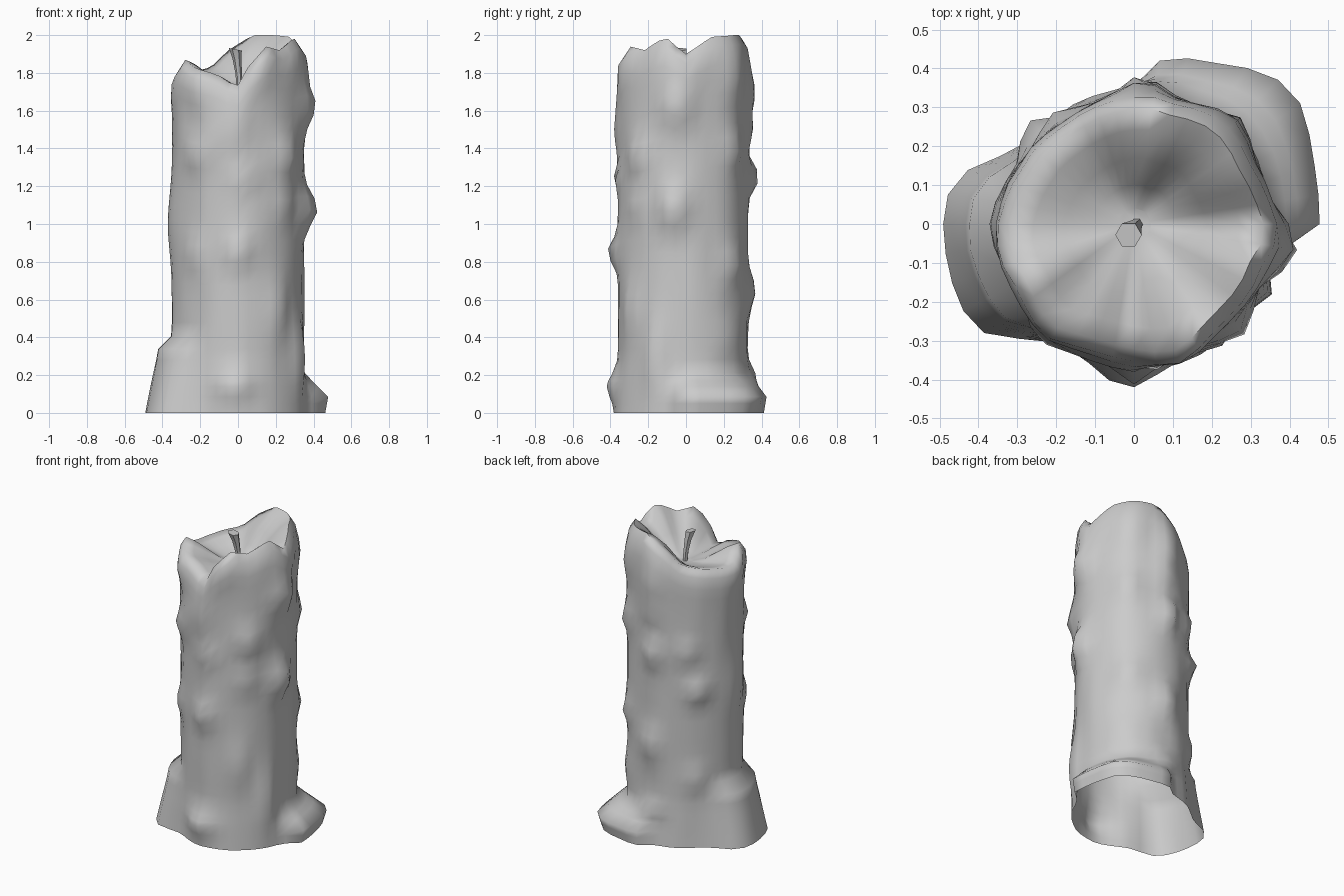
import bpy, bmesh, math
from mathutils import Vector, noise

if "Cube" in bpy.data.objects:
    bpy.data.objects.remove(bpy.data.objects["Cube"])

# One plain grey for wax and wick
wax = bpy.data.materials.new("grey_wax")
wax.use_nodes = True
grey = (0.6, 0.6, 0.6, 1)
wax.diffuse_color = grey
wax.node_tree.nodes["Principled BSDF"].inputs["Base Color"].default_value = grey

SIDES = 40
FLOOR = 1.735
MEAN_RIM = 1.87
# Rim height and wall radius by angle in degrees
RIM = [(0, 1.90), (25, 1.99), (55, 2.0), (75, 2.0), (100, 1.92), (120, 1.83),
       (150, 1.80), (175, 1.78), (190, 1.79), (207, 1.87), (225, 1.83), (250, 1.79),
       (261, 1.75), (270, 1.735), (280, 1.84), (296, 1.94), (315, 1.92), (340, 1.99), (360, 1.90)]
WALL = [(0, .35), (45, .35), (90, .328), (135, .322), (180, .35), (225, .342),
        (270, .36), (315, .355), (360, .35)]
# Wax spilled at the foot: added radius by angle, for the low and the tall spill
LOW = [(0, .115), (23, .125), (32, .165), (45, .16), (61, .115), (80, .085), (92, 0), (340, 0),
       (352, .03), (360, .115)]
TALL = [(0, 0), (148, 0), (157, .06), (168, .125), (182, .12), (213, .13), (226, .05), (236, 0),
        (360, 0)]
# Wax drips: angle, height, bulge, angular spread, vertical spread
DRIPS = [(352, 1.63, .07, 13, .12), (350, 1.08, .08, 11, .11), (355, 1.84, .03, 15, .08),
         (45, 1.78, .03, 14, .12), (45, 1.4, .035, 11, .08), (45, .79, .035, 10, .08),
         (40, .4, .02, 12, .1), (88, 1.7, .04, 12, .15), (85, 1.49, .03, 10, .05),
         (88, 1.25, .065, 9, .08), (85, .65, .045, 11, .1), (85, .22, .04, 12, .05),
         (126, 1.27, .035, 10, .06), (137, 1.02, .06, 10, .07), (135, .44, .03, 11, .07),
         (190, 1.77, .025, 15, .1), (180, 1.0, .02, 18, .2), (228, 1.75, .035, 14, .12),
         (230, 1.37, .045, 10, .08), (228, .85, .03, 10, .09), (247, 1.45, .025, 7, .12),
         (283, 1.85, .035, 15, .12), (266, 1.5, .025, 9, .12), (275, 1.24, .03, 9, .05),
         (270, .85, .055, 9, .08), (267, .14, .05, 14, .08), (315, 1.36, .045, 11, .09),
         (312, 1.1, .03, 9, .07), (305, .55, .03, 9, .15), (332, .3, .045, 9, .2)]


def gap(a, b):
    return abs((a - b + 180) % 360 - 180)


def lookup(table, x):
    for (x0, y0), (x1, y1) in zip(table, table[1:]):
        if x0 <= x <= x1:
            return y0 + (y1 - y0) * (x - x0) / (x1 - x0)
    return table[-1][1]


def wall_radius(deg, z):
    r = lookup(WALL, deg)
    for a, h, bulge, da, dz in DRIPS:
        r += bulge * math.exp(-(gap(deg, a) / da) ** 2 - ((z - h) / dz) ** 2)
    d = Vector((math.cos(math.radians(deg)), math.sin(math.radians(deg)), 0))
    r += .008 * noise.noise(d * 4 + Vector((0, 0, z * 2.5)))
    r += .02 * max(0, 1 - z / .3)
    r += lookup(TALL, deg) * lookup([(0, 1), (.34, .6), (.41, 0), (3, 0)], z)
    return r + lookup(LOW, deg) * lookup([(0, .8), (.085, 1), (.16, .4), (.21, 0), (3, 0)], z)


def skin(bm, rings):
    for lower, upper in zip(rings, rings[1:]):
        n = len(lower)
        for i in range(n):
            j = (i + 1) % n
            bm.faces.new((lower[i], lower[j], upper[j], upper[i]))
    bm.faces.new(rings[-1])


def finish(name, bm, angle):
    mesh = bpy.data.meshes.new(name)
    bm.to_mesh(mesh)
    bm.free()
    obj = bpy.data.objects.new(name, mesh)
    bpy.context.collection.objects.link(obj)
    mesh.materials.append(wax)
    bpy.ops.object.select_all(action="DESELECT")
    obj.select_set(True)
    bpy.context.view_layer.objects.active = obj
    bpy.ops.object.shade_smooth_by_angle(angle=math.radians(angle))


# Candle body, open underneath: wall rings first
bm = bmesh.new()
rings = []
angles = [360 * i / SIDES for i in range(SIDES)]
levels = [0, .05, .085, .14, .17, .21, .28, .34, .41] + [.48 + .07 * i for i in range(19)]
for h in levels:
    ring = []
    for deg in angles:
        z = h + (lookup(RIM, deg) - MEAN_RIM) * (h / MEAN_RIM) ** 2
        r = wall_radius(deg, z)
        a = math.radians(deg)
        ring.append(bm.verts.new((r * math.cos(a), r * math.sin(a), z)))
    rings.append(ring)
# Rounded rim and melted bowl: share of the radius, height above the bowl floor, drop below the rim
for f, climb, drop in [(.97, 1, .05), (.88, 1, 0), (.72, .82, 0), (.5, .45, 0), (.3, .1, 0), (.12, 0, 0)]:
    ring = []
    for deg in angles:
        rim = lookup(RIM, deg)
        r = f * wall_radius(deg, rim - .08)
        a = math.radians(deg)
        # The wax is thicker at the back
        power = 1 - .5 * max(0, 1 - gap(deg, 85) / 60)
        z = FLOOR + (rim - FLOOR) * climb ** power - drop
        ring.append(bm.verts.new((r * math.cos(a), r * math.sin(a), z)))
    rings.append(ring)
skin(bm, rings)
finish("candle_body", bm, 75)

# Bent wick, wider at the burnt tip
bm = bmesh.new()
rings = []
for x, y, z, r in [(.008, .0, 1.71, .016), (.004, -.005, 1.79, .017),
                   (-.005, -.015, 1.87, .024), (-.014, -.028, 1.925, .034)]:
    ring = []
    for i in range(6):
        a = math.tau * i / 6
        c, s = math.cos(a), math.sin(a)
        ring.append(bm.verts.new((x + r * c, y + r * s, z - .2 * r * c)))
    rings.append(ring)
skin(bm, rings)
finish("wick", bm, 50)
